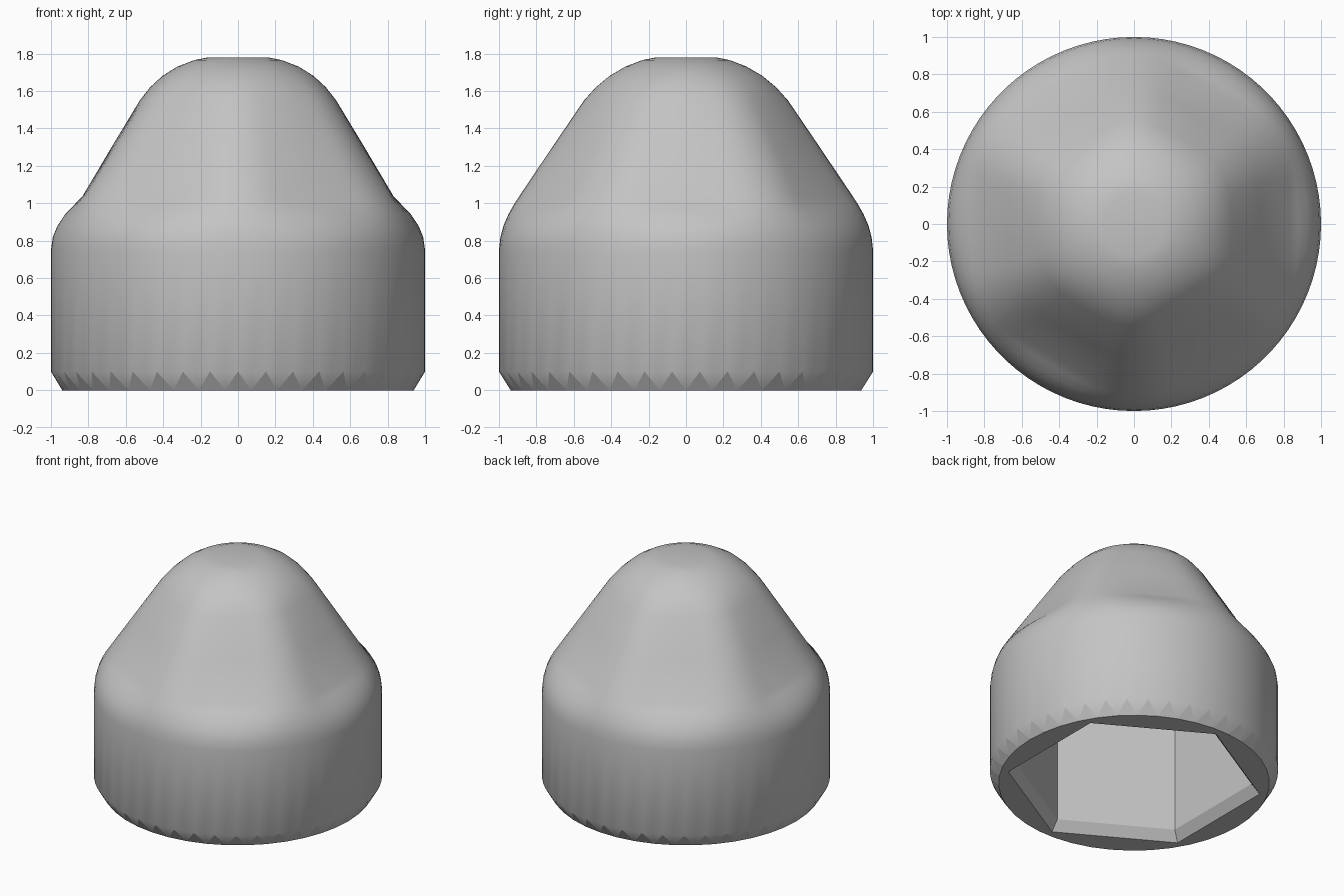
import bpy
import bmesh
from math import cos, sin, tau, radians, sqrt

cube = bpy.data.objects.get("Cube")
if cube:
    bpy.data.objects.remove(cube, do_unlink=True)

TEETH = 42                      # teeth around the foot
SIDES = TEETH * 2               # segments around the body
HEX_CORNER = radians(30)        # direction of a crown and socket corner
FILLET = 0.45                   # crown corner rounding, per unit apothem

# Height, radius at the middle of a crown flat, radius at a crown corner
PROFILE = [
    (0.10, 1.0, 1.0), (0.75, 1.0, 1.0), (0.82, 0.99, 0.992),
    (0.88, 0.965, 0.976), (0.94, 0.925, 0.95), (0.99, 0.877, 0.922),
    (1.04, 0.83, 0.89), (1.30, 0.676, 0.715), (1.55, 0.525, 0.545),
    (1.62, 0.47, 0.482), (1.68, 0.405, 0.41), (1.73, 0.325, 0.325),
    (1.765, 0.235, 0.235), (1.778, 0.17, 0.17),
]


def corner_weight(angle):
    """0 on a flat, 1 on a corner of a hexagon with filleted corners."""
    half = tau / 12
    from_corner = (angle - HEX_CORNER + half) % (2 * half) - half
    from_flat = half - abs(from_corner)
    centre = (1 - FILLET) / cos(half)
    if sin(from_flat) < cos(from_flat) * centre * sin(half):
        radius = 1 / cos(from_flat)
    else:
        radius = (centre * cos(from_corner)
                  + sqrt(FILLET ** 2 - (centre * sin(from_corner)) ** 2))
    return (radius - 1) / (centre + FILLET - 1)


def ring(bm, count, start, height, radius):
    angles = [start + tau * i / count for i in range(count)]
    return [bm.verts.new((radius(a) * cos(a), radius(a) * sin(a), height))
            for a in angles]


def bridge(bm, low, high, smooth):
    n = len(low)
    for i in range(n):
        j = (i + 1) % n
        bm.faces.new((low[i], low[j], high[j], high[i])).smooth = smooth


def loop_edges(bm, verts):
    return [bm.edges.get((verts[i - 1], verts[i])) for i in range(len(verts))]


bm = bmesh.new()

# Round body rising into the rounded six-sided crown
start = -tau / 4
rings = []
for height, flat, corner in PROFILE:
    rings.append(ring(bm, SIDES, start, height,
                      lambda a: flat + (corner - flat) * corner_weight(a)))
for low, high in zip(rings, rings[1:]):
    bridge(bm, low, high, True)
bm.faces.new(rings[-1]).smooth = True

# Toothed chamfer at the foot: base-down triangles are flat
foot = ring(bm, TEETH, start + tau / SIDES, 0, lambda a: 0.94)
top = rings[0]
for i in range(TEETH):
    left, middle, right = (top[(2 * i + k) % SIDES] for k in range(3))
    bm.faces.new((foot[i], middle, left)).smooth = True
    bm.faces.new((foot[i], right, middle)).smooth = True
    bm.faces.new((foot[i], foot[(i + 1) % TEETH], right)).smooth = False

# Hexagonal socket with a chamfered mouth
mouth = ring(bm, 6, HEX_CORNER, 0, lambda a: 0.885)
throat = ring(bm, 6, HEX_CORNER, 0.075, lambda a: 0.828)
ceiling = ring(bm, 6, HEX_CORNER, 0.95, lambda a: 0.828)
bridge(bm, mouth, throat, False)
bridge(bm, throat, ceiling, False)
bm.faces.new(ceiling)

# Flat underside between the foot and the socket mouth
bmesh.ops.triangle_fill(
    bm, edges=loop_edges(bm, foot) + loop_edges(bm, mouth),
    use_beauty=True, normal=(0, 0, -1))
for edge in loop_edges(bm, foot):
    edge.smooth = False
bmesh.ops.recalc_face_normals(bm, faces=bm.faces)

mesh = bpy.data.meshes.new("nut_cap")
bm.to_mesh(mesh)
bm.free()
cap = bpy.data.objects.new("nut_cap", mesh)
bpy.context.collection.objects.link(cap)

# Single plain grey
grey = bpy.data.materials.new("plain_grey")
grey.use_nodes = True
colour = (0.55, 0.55, 0.55, 1)
grey.diffuse_color = colour
grey.node_tree.nodes["Principled BSDF"].inputs["Base Color"].default_value = colour
mesh.materials.append(grey)
